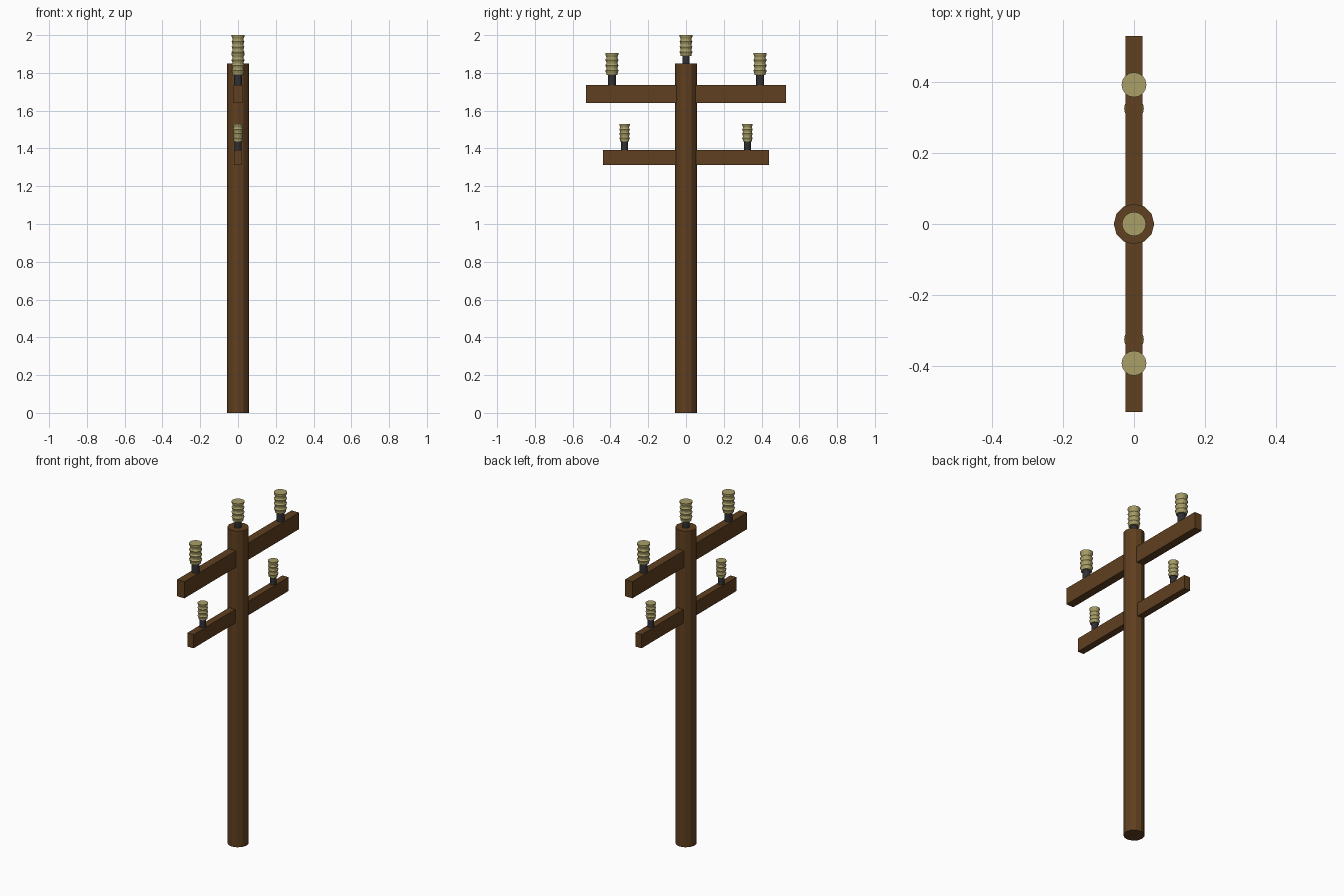
import bpy, bmesh, math

if "Cube" in bpy.data.objects:
    bpy.data.objects.remove(bpy.data.objects["Cube"])


def material(name, color):
    m = bpy.data.materials.new(name)
    m.diffuse_color = (*color, 1)
    m.use_nodes = True
    m.node_tree.nodes["Principled BSDF"].inputs["Base Color"].default_value = m.diffuse_color
    return m


WOOD = material("wood", (0.115, 0.05, 0.014))
METAL = material("dark_metal", (0.03, 0.03, 0.033))
GLAZE = material("glazed_ceramic", (0.40, 0.35, 0.14))


def lathe(name, profile, sides, mat, y=0):
    """Closed flat-faced turned solid from (radius, z) points."""
    bm = bmesh.new()
    rings = [[bm.verts.new((r * math.cos(2 * math.pi * i / sides),
                            r * math.sin(2 * math.pi * i / sides) + y, z))
              for i in range(sides)] for r, z in profile]
    for a, b in zip(rings, rings[1:]):
        for i in range(sides):
            j = (i + 1) % sides
            bm.faces.new((a[i], a[j], b[j], b[i]))
    bm.faces.new(rings[0][::-1])
    bm.faces.new(rings[-1])
    me = bpy.data.meshes.new(name)
    bm.to_mesh(me)
    bm.free()
    me.materials.append(mat)
    ob = bpy.data.objects.new(name, me)
    bpy.context.collection.objects.link(ob)
    return ob


def crossarm(name, half_len, half_w, z0, z1):
    bpy.ops.mesh.primitive_cube_add(size=1, location=(0, 0, (z0 + z1) / 2))
    ob = bpy.context.object
    ob.name = name
    ob.scale = (2 * half_w, 2 * half_len, z1 - z0)
    ob.data.materials.append(WOOD)


def insulator(name, y, base, z0, z1, r, pin_r):
    # Metal pin, then a ceramic body with four flared tiers
    lathe(name + "_pin", [(pin_r, base - 0.01), (pin_r, z0 + 0.005)], 12, METAL, y)
    step = (z1 - z0) / 4
    profile = [(r * 0.86, z0)]
    for k in range(4):
        z = z0 + k * step
        profile += [(r * 0.86, z + step * 0.3), (r, z + step * 0.75)]
        profile.append((r, z1) if k == 3 else (r * 0.86, z + step))
    lathe(name, profile, 16, GLAZE, y)


# Pole and crossarms
lathe("pole", [(0.057, 0), (0.057, 1.85)], 12, WOOD)
crossarm("upper_crossarm", 0.53, 0.024, 1.64, 1.737)
crossarm("lower_crossarm", 0.44, 0.02, 1.312, 1.392)

# Insulators on the pole top and mirrored along each arm
insulator("top_insulator", 0, 1.85, 1.89, 2.0, 0.034, 0.019)
for side, s in (("left", -1), ("right", 1)):
    insulator(f"upper_insulator_{side}", s * 0.392, 1.737, 1.79, 1.905, 0.035, 0.021)
    insulator(f"lower_insulator_{side}", s * 0.325, 1.392, 1.438, 1.53, 0.028, 0.018)
